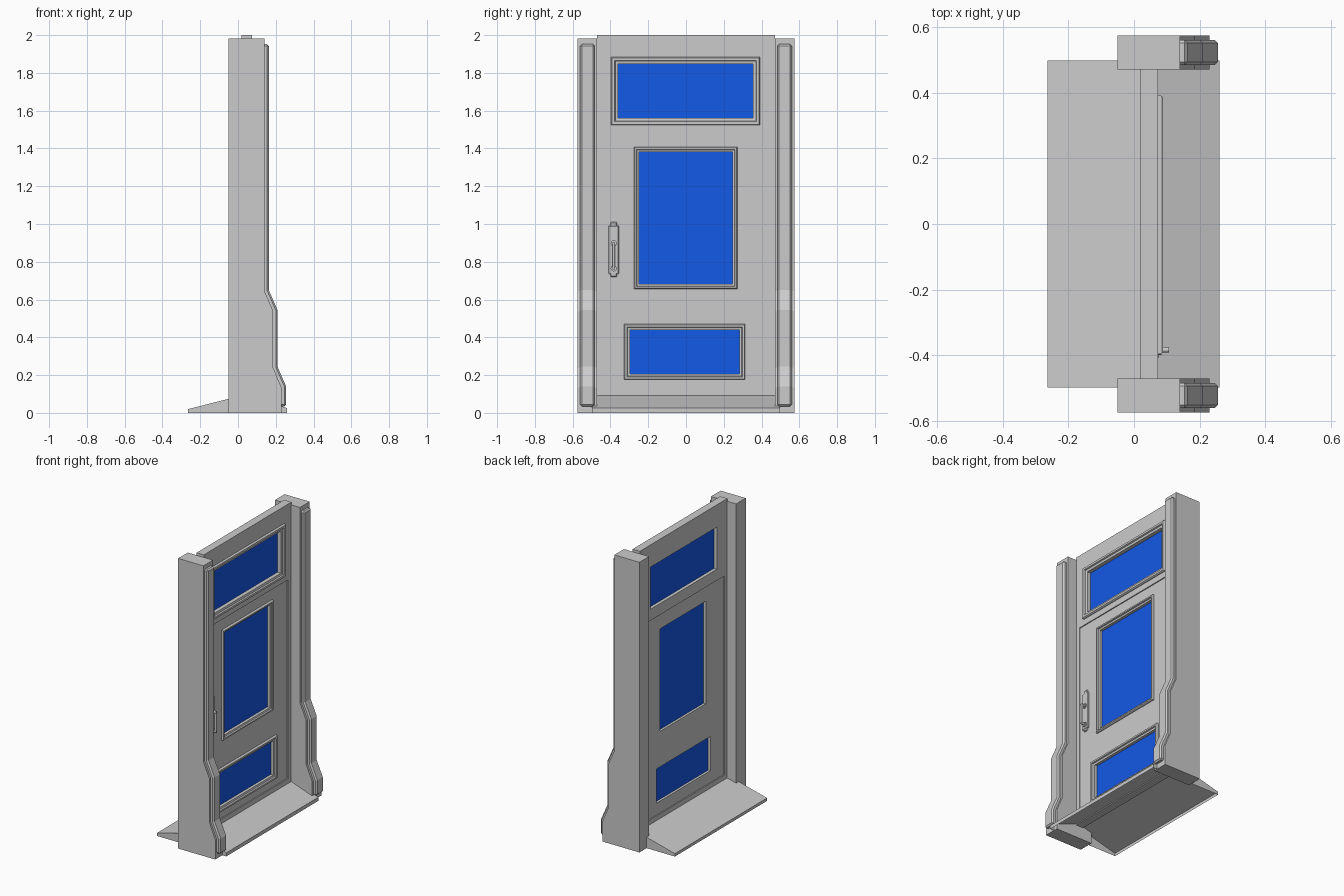
import bpy, bmesh
from mathutils import Vector

if "Cube" in bpy.data.objects:
    bpy.data.objects.remove(bpy.data.objects["Cube"])


def finish(name, bm, mat=None):
    bmesh.ops.recalc_face_normals(bm, faces=bm.faces)
    me = bpy.data.meshes.new(name)
    bm.to_mesh(me)
    bm.free()
    ob = bpy.data.objects.new(name, me)
    bpy.context.collection.objects.link(ob)
    if mat:
        me.materials.append(mat)
    return ob


def box(name, x, y, z, mat=None):
    bm = bmesh.new()
    bmesh.ops.create_cube(bm, size=1)
    for v in bm.verts:
        v.co = Vector([(r[0] + r[1]) / 2 + c * (r[1] - r[0]) for c, r in zip(v.co, (x, y, z))])
    return finish(name, bm, mat)


def extrude_y(name, profile, y0, y1, skip_bottom=False):
    """Side profile in (x, z) drawn out along y."""
    bm = bmesh.new()
    a = [bm.verts.new((x, y0, z)) for x, z in profile]
    b = [bm.verts.new((x, y1, z)) for x, z in profile]
    bm.faces.new(a)
    bm.faces.new(b)
    n = len(profile)
    for i in range(n - (1 if skip_bottom else 0)):
        j = (i + 1) % n
        bm.faces.new((a[i], a[j], b[j], b[i]))
    return finish(name, bm)


def moulding(name, rect, section):
    """Mitred rectangular ring: section is a closed list of (inset, x)."""
    y0, y1, z0, z1 = rect
    bm = bmesh.new()
    loops = [[bm.verts.new((x, y, z)) for y, z in
              ((y0 + d, z0 + d), (y1 - d, z0 + d), (y1 - d, z1 - d), (y0 + d, z1 - d))]
             for d, x in section]
    for i, a in enumerate(loops):
        b = loops[(i + 1) % len(loops)]
        for k in range(4):
            m = (k + 1) % 4
            bm.faces.new((a[k], a[m], b[m], b[k]))
    return finish(name, bm)


def cut(ob, rects):
    """Cut rectangular openings (y0, y1, z0, z1) through a panel."""
    for y0, y1, z0, z1 in rects:
        c = box("cutter", (-0.2, 0.3), (y0, y1), (z0, z1))
        m = ob.modifiers.new("opening", 'BOOLEAN')
        m.operation = 'DIFFERENCE'
        m.solver = 'EXACT'
        m.object = c
        bpy.context.view_layer.objects.active = ob
        bpy.ops.object.modifier_apply(modifier=m.name)
        bpy.data.objects.remove(c)


def bevel(ob, width, segments=1):
    m = ob.modifiers.new("bevel", 'BEVEL')
    m.width = width
    m.segments = segments
    m.limit_method = 'ANGLE'
    m.angle_limit = 0.9


def rod(name, r, a, b, sides=12):
    a, b = Vector(a), Vector(b)
    bm = bmesh.new()
    bmesh.ops.create_cone(bm, cap_ends=True, segments=sides, radius1=r, radius2=r, depth=(b - a).length)
    rot = (b - a).to_track_quat('Z', 'Y')
    for v in bm.verts:
        v.co = rot @ v.co + (a + b) / 2
    for f in bm.faces:
        f.smooth = len(f.verts) == 4
    return finish(name, bm)


glass = bpy.data.materials.new("blue_glass")
glass.diffuse_color = (0.007, 0.1, 0.8, 1)
glass.use_nodes = True
glass.node_tree.nodes["Principled BSDF"].inputs["Base Color"].default_value = glass.diffuse_color

# side posts with flared foot and a raised trim strip
post = [(-0.05, 0), (-0.05, 1.982), (0.14, 1.982), (0.14, 0.645), (0.186, 0.54),
        (0.186, 0.24), (0.23, 0.135), (0.23, 0)]
trim = [(0.13, 1.952), (0.163, 1.952), (0.163, 0.65), (0.209, 0.545), (0.209, 0.245),
        (0.255, 0.14), (0.255, 0.035), (0.2, 0.035), (0.15, 0.24), (0.15, 0.54), (0.13, 0.62)]
for side, s in (("left", -1), ("right", 1)):
    extrude_y(side + "_post", post, s * 0.47, s * 0.574)
    bevel(extrude_y(side + "_post_trim", trim, s * 0.484, s * 0.56), 0.009)

# ramped threshold, hollow underneath
extrude_y("threshold", [(-0.264, 0), (-0.264, 0.02), (0.018, 0.092), (0.073, 0.092),
                        (0.26, 0.025), (0.26, 0)], -0.498, 0.497, skip_bottom=True)

# glazing rectangles: (glass opening, moulding outline, front face of panel)
windows = {
    "transom": ((-0.36, 0.355, 1.56, 1.848), 0.036, 0.073),
    "upper": ((-0.248, 0.246, 0.682, 1.382), 0.026, 0.066),
    "lower": ((-0.297, 0.283, 0.206, 0.44), 0.03, 0.066),
}

# outer door surround and slightly recessed door leaf
door = (-0.44, 0.436, 0.125, 1.483)
surround = box("door_surround", (0.018, 0.073), (-0.472, 0.472), (0.085, 2.0))
cut(surround, [door, windows["transom"][0]])
leaf = box("door_leaf", (0.024, 0.066), door[:2], door[2:])
cut(leaf, [windows["upper"][0], windows["lower"][0]])

# window mouldings and panes
for name, (r, w, face) in windows.items():
    outer = (r[0] - w, r[1] + w, r[2] - w, r[3] + w)
    moulding(name + "_window_moulding", outer,
             [(0, face - 0.005), (0, face + 0.009), (0.004, face + 0.015), (w * 0.5, face + 0.015),
              (w * 0.6, face + 0.006), (w, face + 0.003), (w, face - 0.005)])
    box(name + "_window_pane", (0.04, 0.05), (r[0] - 0.002, r[1] + 0.002),
        (r[2] - 0.002, r[3] + 0.002), glass)

# door handle: stepped plate, two knobs and a grip
bevel(box("handle_plate", (0.06, 0.075), (-0.411, -0.355), (0.735, 0.992)), 0.004)
bevel(box("handle_plate_tongue", (0.06, 0.073), (-0.4, -0.366), (0.72, 1.01)), 0.004)
for label, z in (("lower", 0.765), ("upper", 0.898)):
    rod(label + "_handle_collar", 0.016, (0.07, -0.383, z), (0.083, -0.383, z))
    rod(label + "_handle_stem", 0.008, (0.075, -0.383, z), (0.106, -0.383, z))
rod("handle_grip", 0.007, (0.099, -0.383, 0.762), (0.099, -0.383, 0.901))
